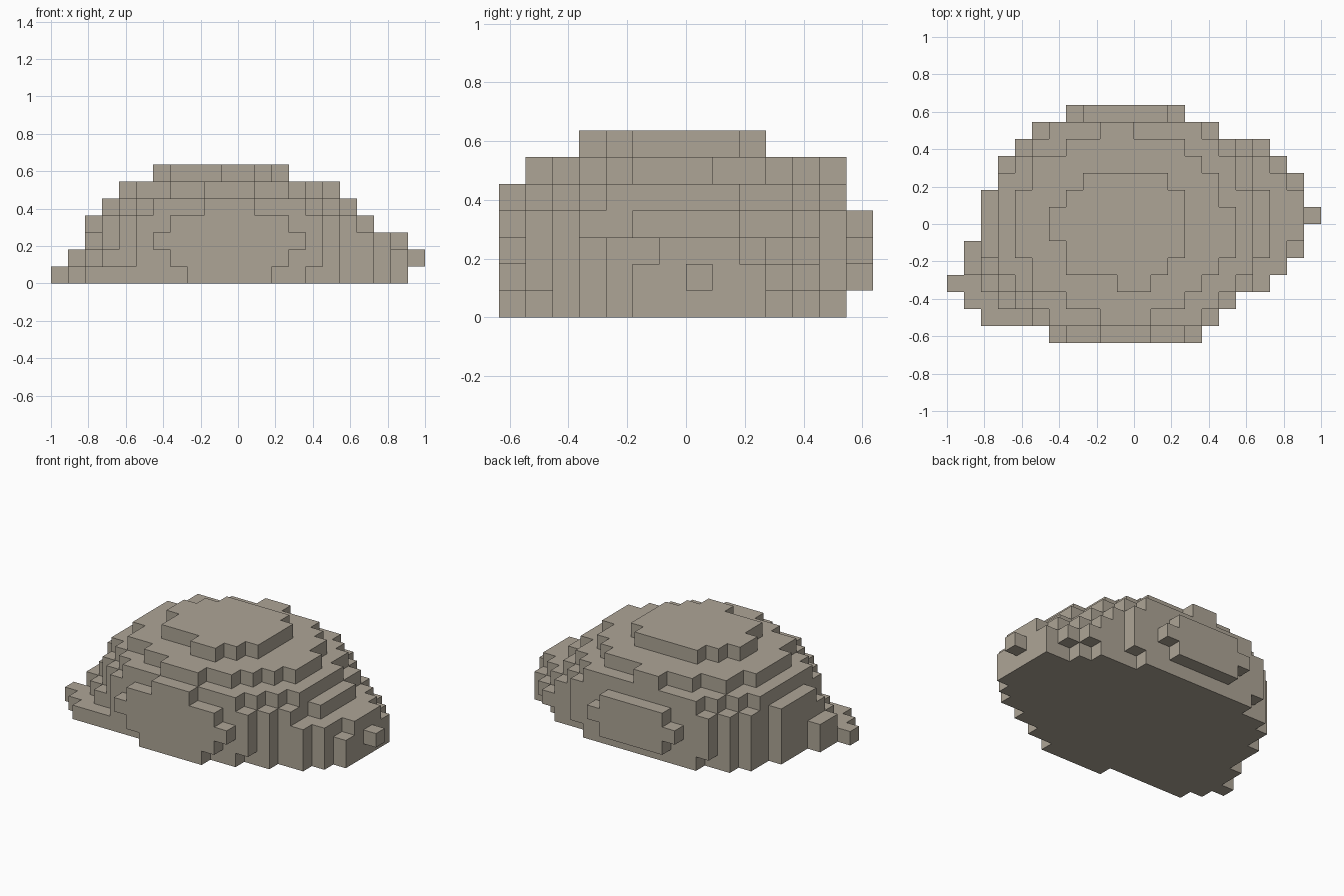
import bpy
import bmesh

if "Cube" in bpy.data.objects:
    bpy.data.objects.remove(bpy.data.objects["Cube"], do_unlink=True)

CELL = 1 / 11            # edge length of one block
HALF_X, HALF_Y = 11, 7   # half the block grid in x and y

# Stone colour
stone = bpy.data.materials.new("warm grey stone")
stone.use_nodes = True
colour = (0.42, 0.375, 0.305, 1)
stone.diffuse_color = colour
bsdf = next(n for n in stone.node_tree.nodes if n.type == 'BSDF_PRINCIPLED')
bsdf.inputs["Base Color"].default_value = colour
bsdf.inputs["Roughness"].default_value = 0.9

blocks = set()


def add_layer(level, first_row, starts, ends):
    """Fill each row of one level, front to back, from its start to its end block."""
    for row, (start, end) in enumerate(zip(starts, ends), first_row):
        blocks.update((column, row, level) for column in range(start, end + 1))


# Ground level, with the low spur at the front
add_layer(0, 0, [8, 2, 1, 0, 1, 1] + [2] * 3 + [3, 3, 4, 6],
          [12, 14, 16, 18, 19] + [20] * 5 + [18, 17, 14])
# Wide lower levels
add_layer(1, 0, [7, 5, 3, 2, 1, 1] + [2] * 3 + [3, 3, 4, 5, 8],
          [13, 15, 16, 18, 19, 20, 20, 21, 20, 20, 19, 18, 15, 12])
add_layer(2, 0, [6, 5, 4, 3] + [2] * 5 + [3, 3, 4, 5, 7],
          [14, 15, 16, 18, 19, 19] + [20] * 3 + [19, 18, 17, 15, 13])
# Shoulder levels
add_layer(3, 0, [7, 5, 4, 3, 3] + [2] * 4 + [3, 3, 4, 5, 8],
          [13, 15, 16, 17, 17] + [18] * 4 + [17, 17, 16, 15, 12])
add_layer(4, 0, [9, 6, 5, 4] + [3] * 6 + [4, 5, 6],
          [11, 14, 15, 16] + [17] * 5 + [16, 16, 15, 14])
# Upper level and cap
add_layer(5, 1, [9, 7, 5, 5] + [4] * 4 + [5, 5, 7, 9],
          [11, 13, 14, 15] + [16] * 3 + [15, 15, 14, 13, 10])
add_layer(6, 3, [10, 7, 7, 6, 6, 7, 8], [11, 12] + [13] * 4 + [12])


def build_boulder(name):
    """Skin the outside of the blocks with square faces."""
    bm = bmesh.new()
    corners = {}

    def corner(p):
        if p not in corners:
            corners[p] = bm.verts.new(((p[0] - HALF_X) * CELL,
                                       (p[1] - HALF_Y) * CELL, p[2] * CELL))
        return corners[p]

    for block in sorted(blocks):
        for axis in range(3):
            for side in (0, 1):
                neighbour = list(block)
                neighbour[axis] += 2 * side - 1
                if tuple(neighbour) in blocks:
                    continue
                quad = []
                for u, v in ((0, 0), (1, 0), (1, 1), (0, 1)):
                    p = list(block)
                    p[axis] += side
                    p[(axis + 1) % 3] += u
                    p[(axis + 2) % 3] += v
                    quad.append(corner(tuple(p)))
                bm.faces.new(quad if side else quad[::-1])

    mesh = bpy.data.meshes.new(name)
    bm.to_mesh(mesh)
    bm.free()
    mesh.materials.append(stone)
    boulder = bpy.data.objects.new(name, mesh)
    bpy.context.collection.objects.link(boulder)


build_boulder("block_boulder")
